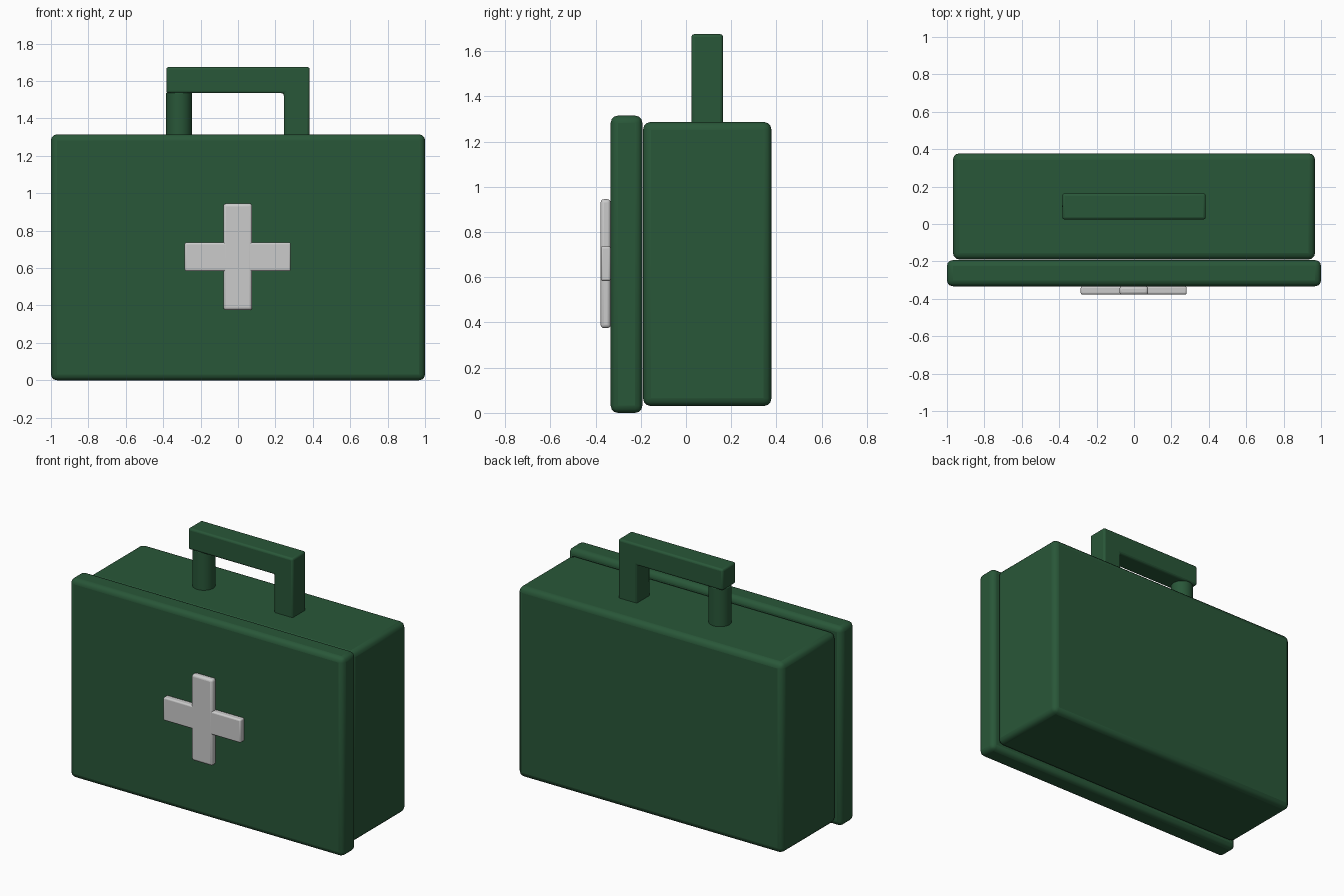
import bpy, bmesh, math

if "Cube" in bpy.data.objects:
    bpy.data.objects.remove(bpy.data.objects["Cube"])

green = bpy.data.materials.new("case_green")
green.diffuse_color = (0.022, 0.095, 0.04, 1)
green.use_nodes = True
green.node_tree.nodes["Principled BSDF"].inputs["Base Color"].default_value = green.diffuse_color


def finish(ob, mat, bevel, segments=3):
    """Rounded edges, material and angle-based smooth shading."""
    if mat:
        ob.data.materials.append(mat)
    m = ob.modifiers.new("round", 'BEVEL')
    m.width, m.segments = bevel, segments
    m.limit_method, m.angle_limit = 'ANGLE', math.radians(40)
    bpy.ops.object.select_all(action='DESELECT')
    ob.select_set(True)
    bpy.context.view_layer.objects.active = ob
    bpy.ops.object.shade_smooth_by_angle(angle=math.radians(35))


def box(name, lo, hi, mat, bevel):
    bpy.ops.mesh.primitive_cube_add(size=1)
    ob = bpy.context.object
    ob.name = name
    for v in ob.data.vertices:
        v.co = [l + (c + 0.5) * (h - l) for l, h, c in zip(lo, hi, v.co)]
    finish(ob, mat, bevel)
    return ob


def prism(name, outline, y0, y1, mat, bevel):
    """Extrude an x-z outline from y0 to y1."""
    bm = bmesh.new()
    face = bm.faces.new([bm.verts.new((x, y0, z)) for x, z in outline])
    ext = bmesh.ops.extrude_face_region(bm, geom=[face])["geom"]
    for v in ext:
        if isinstance(v, bmesh.types.BMVert):
            v.co.y = y1
    bmesh.ops.recalc_face_normals(bm, faces=bm.faces)
    me = bpy.data.meshes.new(name)
    bm.to_mesh(me)
    bm.free()
    ob = bpy.data.objects.new(name, me)
    bpy.context.collection.objects.link(ob)
    finish(ob, mat, bevel)
    return ob


# Case body and the wider front lid
box("case_body", (-0.968, -0.19, 0.03), (0.968, 0.378, 1.287), green, 0.035)
box("case_lid", (-1, -0.333, 0), (1, -0.193, 1.315), green, 0.032)

# Handle: grip bar and square right post in one L-shaped piece
prism("handle_grip",
      [(-0.383, 1.535), (0.245, 1.535), (0.245, 1.24), (0.383, 1.24),
       (0.383, 1.675), (-0.383, 1.675)], 0.024, 0.164, green, 0.013)

# Round left post
bpy.ops.mesh.primitive_cylinder_add(vertices=32, radius=0.069, depth=0.30,
                                    location=(-0.315, 0.094, 1.39))
post = bpy.context.object
post.name = "handle_round_post"
finish(post, green, 0.006, 2)

# Cross emblem on the lid
box("cross_upright", (-0.078, -0.378, 0.375), (0.076, -0.333, 0.945), None, 0.015)
box("cross_bar", (-0.285, -0.377, 0.583), (0.282, -0.333, 0.737), None, 0.01)
